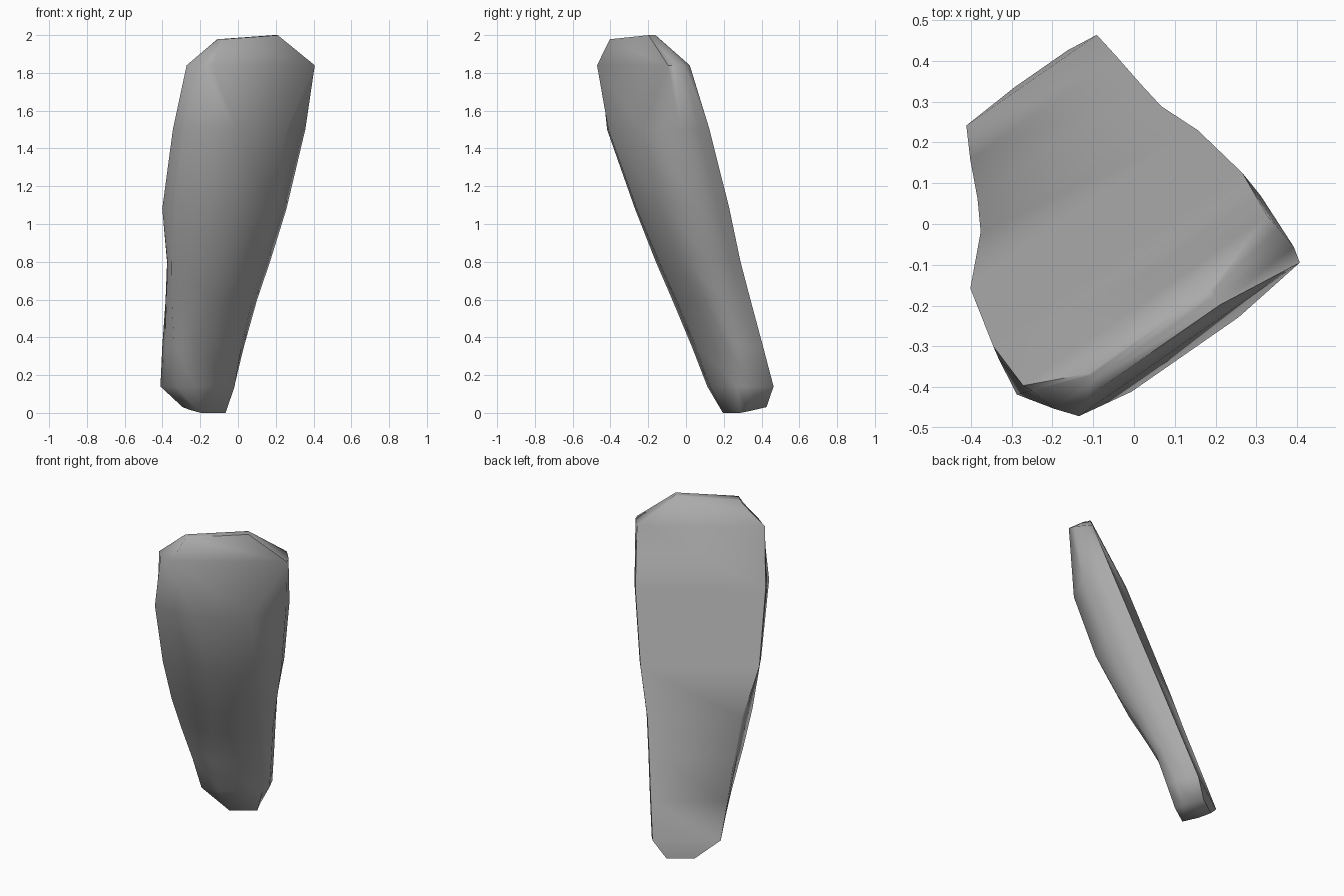
import bpy, bmesh, math
from mathutils import Vector

cube = bpy.data.objects.get("Cube")
if cube:
    bpy.data.objects.remove(cube, do_unlink=True)

# Slab axes: across the width, and outward from the flat back
ACROSS = Vector((0.82, 0.57, 0))
OUT = Vector((-0.57, 0.82, 0))

# Cross sections: height, back edges, left side and depth,
# right side and depth, front edges, front depth
BOTTOM = (0.0, -0.05, 0.11, -0.06, 0.08, 0.12, 0.12, -0.05, 0.11, 0.17)
BODY = [
    (0.14, -0.20, 0.19, -0.21, 0.15, 0.18, 0.14, -0.11, 0.14, 0.20),
    (0.35, -0.24, 0.20, -0.26, 0.14, 0.19, 0.14, -0.15, 0.14, 0.19),
    (0.60, -0.28, 0.21, -0.33, 0.13, 0.20, 0.16, -0.15, 0.12, 0.23),
    (0.80, -0.32, 0.22, -0.38, 0.13, 0.22, 0.18, -0.15, 0.11, 0.27),
    (1.08, -0.42, 0.26, -0.43, 0.13, 0.25, 0.19, -0.17, 0.10, 0.30),
    (1.50, -0.455, 0.29, -0.475, 0.13, 0.275, 0.18, -0.24, 0.08, 0.285),
    (1.84, -0.45, 0.28, -0.42, 0.09, 0.29, 0.10, -0.38, 0.28, 0.14),
]
TOP = (1.99, -0.30, 0.06, -0.30, 0.02, 0.06, 0.02, -0.30, 0.06, 0.045)


def section_ring(bm, section, recess=0, lift=0, tilt=0):
    """Eight-sided ring: back, right side, front, left side."""
    z, left, right, side_l, depth_l, side_r, depth_r, front_l, front_r, depth = section
    back = 0.483 - 0.355 * z - recess
    outline = [
        (left, 0), (right, 0),
        (right + 0.005, depth_r * 0.4), (side_r, depth_r),
        (front_r, depth), (front_l, depth),
        (side_l, depth_l), ((left * 2 + side_l) / 3, depth_l * 0.25),
    ]
    return [bm.verts.new(ACROSS * u + OUT * (back - t)
                         + Vector((0, 0, z + tilt * (u + 0.1) + lift * (depth - t))))
            for u, t in outline]


# Tapered leaning slab
bm = bmesh.new()
rings = [section_ring(bm, BOTTOM, recess=0.04, lift=0.18)]
rings += [section_ring(bm, s) for s in BODY]
rings.append(section_ring(bm, TOP, recess=0.015, tilt=0.06))
for low, high in zip(rings, rings[1:]):
    for i in range(len(low)):
        j = (i + 1) % len(low)
        bm.faces.new((low[i], low[j], high[j], high[i]))
bm.faces.new(rings[0])
bm.faces.new(rings[-1])
bmesh.ops.recalc_face_normals(bm, faces=bm.faces)

mesh = bpy.data.meshes.new("slab")
bm.to_mesh(mesh)
bm.free()
slab = bpy.data.objects.new("slab", mesh)
bpy.context.collection.objects.link(slab)

# Plain grey
grey = bpy.data.materials.new("plain grey")
grey.use_nodes = True
grey.diffuse_color = (0.4, 0.4, 0.4, 1)
grey.node_tree.nodes["Principled BSDF"].inputs["Base Color"].default_value = (0.4, 0.4, 0.4, 1)
mesh.materials.append(grey)

# Soft shading
bpy.ops.object.select_all(action="DESELECT")
slab.select_set(True)
bpy.context.view_layer.objects.active = slab
bpy.ops.object.shade_smooth_by_angle(angle=math.radians(75))
